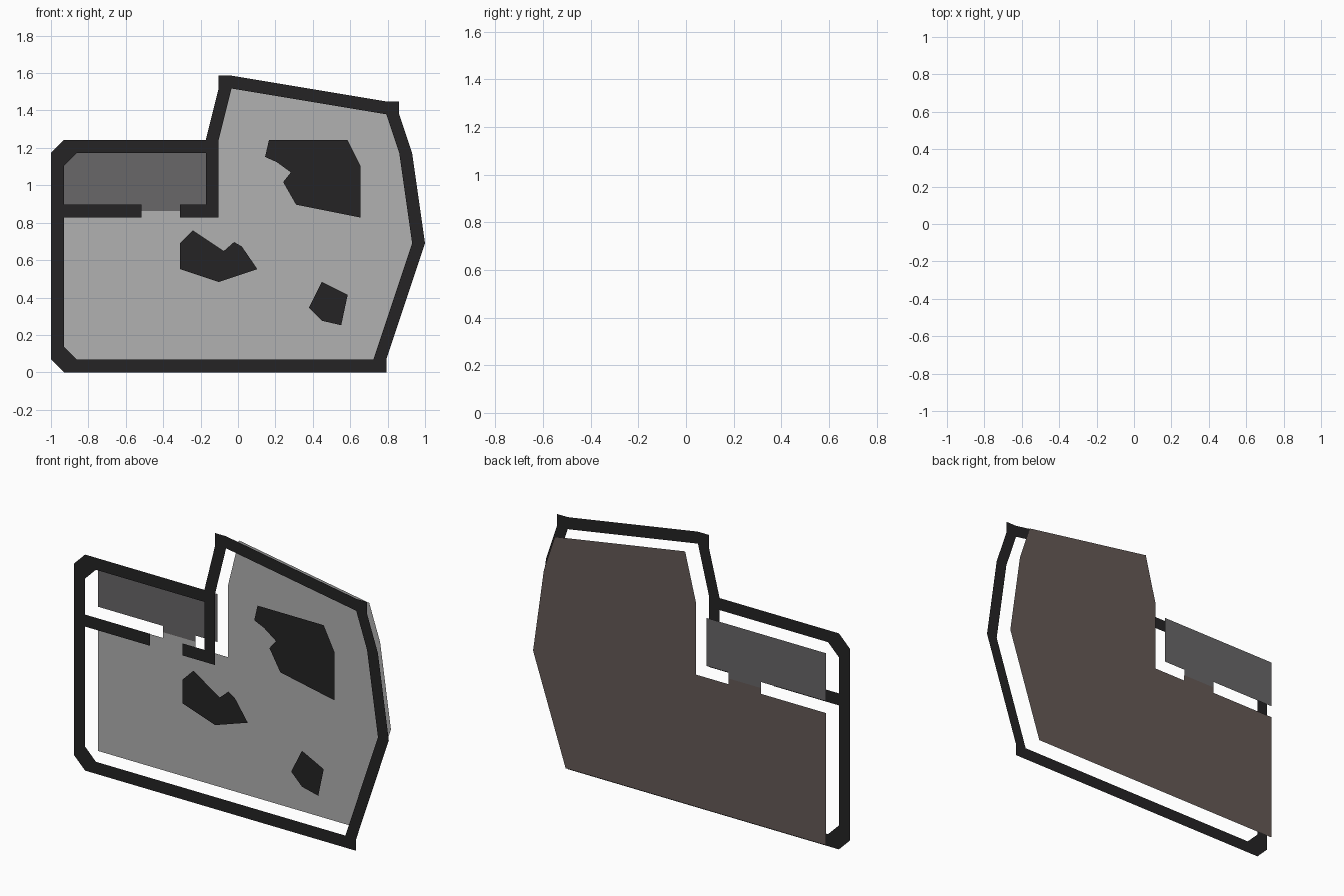
import bpy, bmesh
from mathutils import Vector

if "Cube" in bpy.data.objects:
    bpy.data.objects.remove(bpy.data.objects["Cube"])

U = 2 / 29            # drawing module: the plan is 29 modules wide
FRONT, BACK = -0.059, 0.059


def material(name, rgb):
    m = bpy.data.materials.new(name)
    m.diffuse_color = (*rgb, 1)
    m.use_nodes = True
    m.node_tree.nodes["Principled BSDF"].inputs["Base Color"].default_value = m.diffuse_color
    return m


def sheet(name, y, mat, *loops):
    """Flat sheet in the xz plane; the first loop is the outline, the rest are holes."""
    bm = bmesh.new()
    for loop in loops:
        vs = [bm.verts.new((i * U - 1, y, j * U)) for i, j in loop]
        for a, b in zip(vs, vs[1:] + vs[:1]):
            bm.edges.new((a, b))
    bmesh.ops.triangle_fill(bm, edges=bm.edges[:], use_beauty=True,
                            normal=Vector((0, -1, 0)))
    bm.normal_update()
    for f in bm.faces:
        if f.normal.y > 0:
            f.normal_flip()
    me = bpy.data.meshes.new(name)
    bm.to_mesh(me)
    bm.free()
    me.materials.append(mat)
    ob = bpy.data.objects.new(name, me)
    bpy.context.collection.objects.link(ob)
    return ob


black = material("wall_black", (0.018, 0.017, 0.018))
light = material("floor_grey", (0.44, 0.44, 0.44))
dark = material("room_grey", (0.14, 0.135, 0.14))
brown = material("ground_brown", (0.13, 0.10, 0.093))

# Perimeter wall with the dividing wall and its doorway
outer = [(1, 0), (26, 0), (26, 1), (29, 10), (28, 17), (27, 20), (27, 21), (26, 21),
         (14, 23), (13, 23), (13, 22), (12, 18), (1, 18), (0, 17), (0, 1)]
cave_edge = [(25, 1), (28, 10), (27, 17), (26, 20), (14, 22), (13, 18), (13, 12)]
inner = cave_edge + [(10, 12), (10, 13), (12, 13), (12, 17), (2, 17), (1, 16), (1, 13),
                     (7, 13), (7, 12), (1, 12), (1, 2), (2, 1)]
sheet("perimeter_wall", FRONT, black, outer, inner)

# Rock masses standing level with the wall
rocks = {
    "large_rock": [(16.9, 18), (23, 18), (24, 16), (24, 12), (19, 13), (18, 14.75),
                   (18.6, 15.5), (17.5, 16.3), (16.6, 16.7)],
    "middle_rock": [(10, 10), (11, 11), (13.4, 9.4), (14.2, 10.1), (14.8, 9.75),
                    (16, 8), (13, 7), (10, 8)],
    "small_rock": [(21, 7), (23, 6), (22.5, 3.65), (21, 4), (20, 5)],
}
for name, outline in rocks.items():
    sheet(name, FRONT, black, outline)

# Main floor with its half of the doorway, and a brown backing
floor = [(1, 1)] + cave_edge + [(10, 12), (10, 12.5), (7, 12.5), (7, 12), (1, 12)]
sheet("main_floor", BACK - 0.002, light, floor)
sheet("floor_backing", BACK, brown, floor)

# Side room floor with the other half of the doorway
room = [(1, 13), (7, 13), (7, 12.5), (10, 12.5), (10, 13), (12, 13), (12, 17), (1, 17)]
sheet("side_room_floor", BACK, dark, room)
